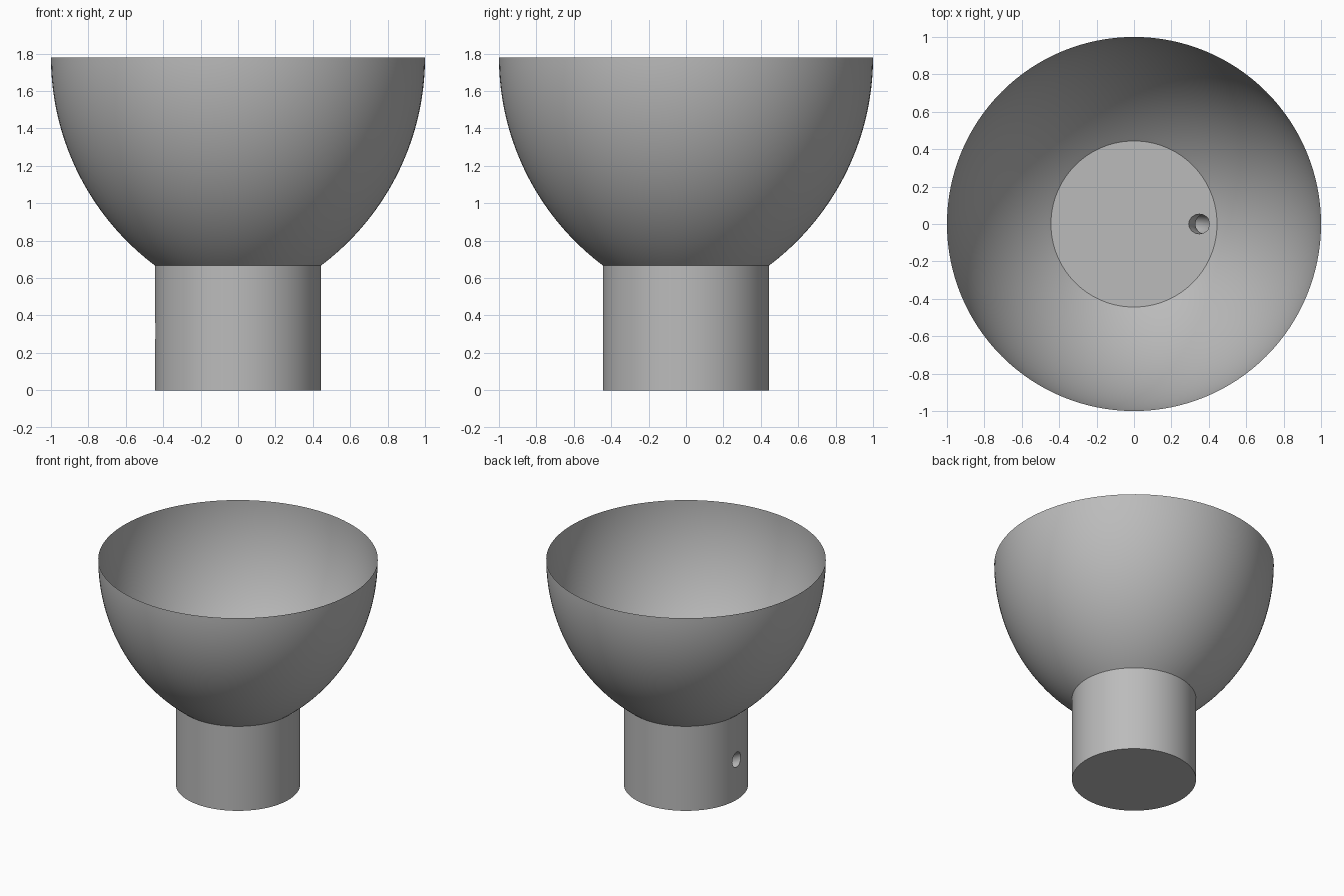
import bpy, math

cube = bpy.data.objects.get("Cube")
if cube:
    bpy.data.objects.remove(cube, do_unlink=True)

RIM_Z, NECK_Z, NECK_R, SIDES = 1.78, 0.667, 0.444, 128

grey = bpy.data.materials.new("plain_grey")
grey.use_nodes = True
colour = (0.5, 0.5, 0.5, 1)
grey.diffuse_color = colour
grey.node_tree.nodes["Principled BSDF"].inputs["Base Color"].default_value = colour


def activate(obj):
    bpy.ops.object.select_all(action="DESELECT")
    obj.select_set(True)
    bpy.context.view_layer.objects.active = obj


def lathe(name, profile):
    """Spin (radius, height) points about z; a zero radius closes with a disc."""
    verts, faces, rings = [], [], []
    for r, z in profile:
        start = len(verts)
        count = SIDES if r else 1
        verts += [(r * math.cos(math.tau * i / SIDES), r * math.sin(math.tau * i / SIDES), z)
                  for i in range(count)]
        rings.append([start + i % count for i in range(SIDES)])
    for low, high in zip(rings, rings[1:]):
        for i in range(SIDES):
            j = (i + 1) % SIDES
            face = dict.fromkeys((low[i], low[j], high[j], high[i]))
            faces.append(tuple(face))
    mesh = bpy.data.meshes.new(name)
    mesh.from_pydata(verts, [], faces)
    obj = bpy.data.objects.new(name, mesh)
    bpy.context.collection.objects.link(obj)
    mesh.materials.append(grey)
    return obj


# Bowl: thin shell, a circular arc that is upright at the rim
height = RIM_Z - NECK_Z
inset = 1 - NECK_R
arc_r = (inset ** 2 + height ** 2) / (2 * inset)
sweep = math.asin(height / arc_r)
bowl = lathe("bowl", [(1 - arc_r + arc_r * math.cos(a), RIM_Z - arc_r * math.sin(a))
                      for a in (sweep * (1 - k / 40) for k in range(41))])

# Stem: solid cylinder with a shallow seat in its top
stem = lathe("stem", [(0, 0), (NECK_R, 0), (NECK_R, NECK_Z), (0.4, NECK_Z),
                      (0.4, NECK_Z - 0.008), (0, NECK_Z - 0.008)])

# Curved channel from the bowl floor to the side of the stem
curve = bpy.data.curves.new("channel_cutter", "CURVE")
curve.dimensions = "3D"
curve.bevel_depth = 0.053
curve.bevel_resolution = 6
curve.use_fill_caps = True
path = [(0.32, 0.74), (0.38, 0.52), (0.27, 0.24), (0, 0.15), (-0.3, 0.25), (-0.54, 0.365)]
spline = curve.splines.new("BEZIER")
spline.bezier_points.add(len(path) - 1)
for point, (x, z) in zip(spline.bezier_points, path):
    point.co = (x, 0, z)
    point.handle_left_type = point.handle_right_type = "AUTO"
cutter = bpy.data.objects.new("channel_cutter", curve)
bpy.context.collection.objects.link(cutter)
activate(cutter)
bpy.ops.object.convert(target="MESH")
cutter = bpy.context.view_layer.objects.active

cut = stem.modifiers.new("channel", "BOOLEAN")
cut.operation = "DIFFERENCE"
cut.solver = "EXACT"
cut.object = cutter
activate(stem)
bpy.ops.object.modifier_apply(modifier=cut.name)
bpy.data.objects.remove(cutter, do_unlink=True)

for obj in (bowl, stem):
    activate(obj)
    bpy.ops.object.shade_smooth_by_angle(angle=math.radians(30))
